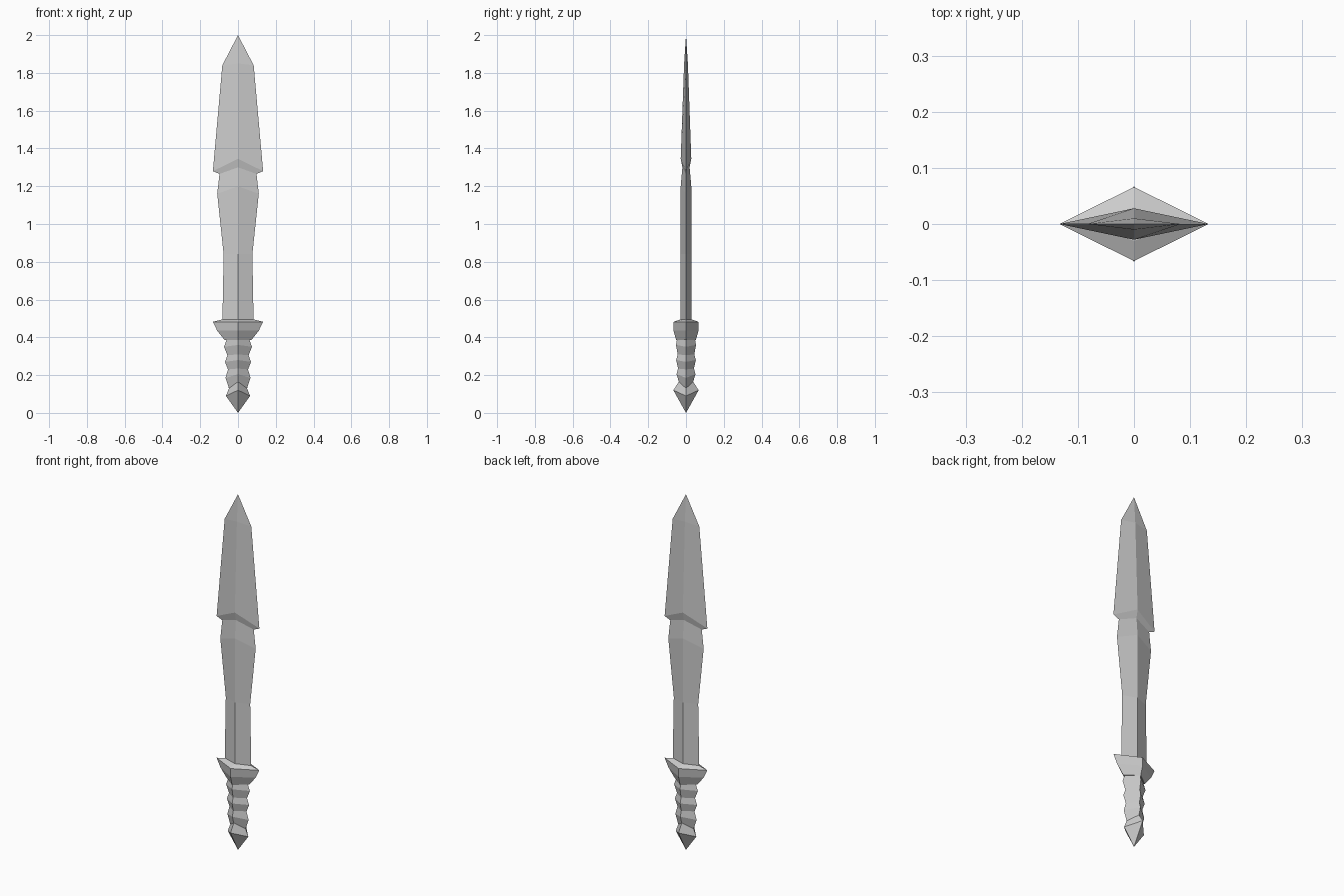
import bpy
import bmesh

cube = bpy.data.objects.get("Cube")
if cube:
    bpy.data.objects.remove(cube, do_unlink=True)

steel = bpy.data.materials.new("light grey steel")
steel.use_nodes = True
grey = (0.6, 0.6, 0.6, 1)
steel.diffuse_color = grey
steel.node_tree.nodes["Principled BSDF"].inputs["Base Color"].default_value = grey


def diamond_loft(name, rings, tip=None, tip_first=False):
    """Loft diamond sections given as (half width, edge z, half depth, ridge z)."""
    bm = bmesh.new()
    loops = []
    for w, ze, d, zr in rings:
        corners = [(w, 0, ze), (0, d, zr), (-w, 0, ze), (0, -d, zr)]
        loops.append([bm.verts.new(c) for c in corners])
    for a, b in zip(loops, loops[1:]):
        for i in range(4):
            j = (i + 1) % 4
            bm.faces.new((a[i], a[j], b[j], b[i]))
    # Close each end with a point or a folded cap
    for end, loop in ((0, loops[0]), (1, loops[-1])):
        if tip is not None and tip_first == (end == 0):
            point = bm.verts.new((0, 0, tip))
            for i in range(4):
                bm.faces.new((loop[i], loop[(i + 1) % 4], point))
        else:
            bm.faces.new((loop[0], loop[1], loop[3]))
            bm.faces.new((loop[1], loop[2], loop[3]))
    bmesh.ops.recalc_face_normals(bm, faces=bm.faces)
    mesh = bpy.data.meshes.new(name)
    bm.to_mesh(mesh)
    bm.free()
    mesh.materials.append(steel)
    obj = bpy.data.objects.new(name, mesh)
    bpy.context.collection.objects.link(obj)
    return obj


# Blade: straight base, swelling, notch, then the broad head
diamond_loft("blade", [
    (0.083, 0.46, 0.028, 0.46),
    (0.076, 0.84, 0.028, 0.84),
    (0.110, 1.16, 0.028, 1.20),
    (0.098, 1.265, 0.019, 1.30),
    (0.133, 1.28, 0.028, 1.345),
    (0.083, 1.84, 0.010, 1.85),
], tip=2.0)

# Guard flaring upward from the grip
diamond_loft("guard", [
    (0.070, 0.385, 0.052, 0.385),
    (0.110, 0.435, 0.066, 0.435),
    (0.133, 0.482, 0.066, 0.482),
    (0.083, 0.495, 0.030, 0.495),
])

# Grip with three swellings
diamond_loft("grip", [
    (0.048, 0.13, 0.038, 0.165),
    (0.066, 0.185, 0.050, 0.205),
    (0.053, 0.230, 0.042, 0.235),
    (0.069, 0.270, 0.052, 0.280),
    (0.056, 0.305, 0.044, 0.310),
    (0.074, 0.350, 0.053, 0.360),
    (0.060, 0.388, 0.048, 0.388),
])

# Pointed pommel
diamond_loft("pommel", [
    (0.064, 0.09, 0.067, 0.12),
    (0.048, 0.13, 0.038, 0.165),
], tip=0.0, tip_first=True)
